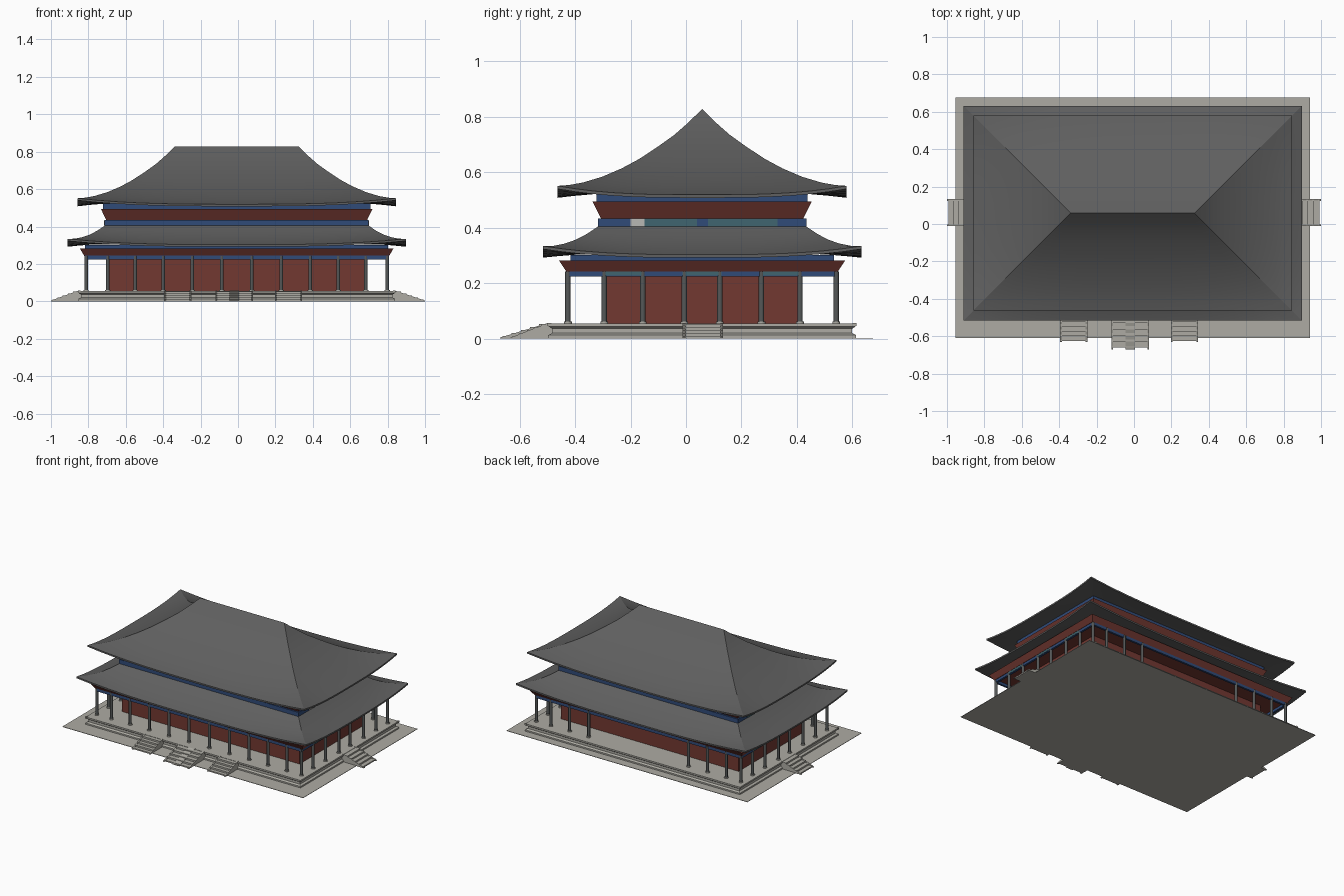
import bpy, bmesh, math
from mathutils import Matrix, Vector

if "Cube" in bpy.data.objects:
    bpy.data.objects.remove(bpy.data.objects["Cube"])

CX, CY = -0.007, 0.058   # centre of the hall


def mat(name, r, g, b):
    m = bpy.data.materials.new(name)
    m.diffuse_color = (r, g, b, 1)
    m.use_nodes = True
    m.node_tree.nodes["Principled BSDF"].inputs["Base Color"].default_value = m.diffuse_color
    return m


TILE = mat("grey_tile", 0.115, 0.115, 0.115)
STONE = mat("pale_stone", 0.42, 0.41, 0.37)
RED = mat("red_plaster", 0.17, 0.04, 0.031)
BLUE = mat("painted_blue", 0.03, 0.07, 0.19)
TEAL = mat("painted_teal", 0.05, 0.13, 0.16)
WHITE = mat("painted_white", 0.48, 0.48, 0.46)
POST = mat("dark_post", 0.09, 0.097, 0.097)


def finish(name, bm, material):
    bmesh.ops.remove_doubles(bm, verts=bm.verts, dist=1e-5)
    bmesh.ops.recalc_face_normals(bm, faces=bm.faces)
    me = bpy.data.meshes.new(name)
    bm.to_mesh(me)
    bm.free()
    me.materials.append(material)
    ob = bpy.data.objects.new(name, me)
    bpy.context.collection.objects.link(ob)
    return ob


def loft(name, rings, material, n=1, cx=CX, cy=CY, cap_first=True):
    """Rectangular rings (half x, half y, z, corner lift) joined in order."""
    bm = bmesh.new()
    loops = []
    for hx, hy, z, lift in rings:
        loop = []
        for k in range(4):
            for i in range(n):
                s = 2 * i / n - 1
                u, v = [(s, -1), (1, s), (-s, 1), (-1, -s)][k]
                loop.append(bm.verts.new((cx + u * hx, cy + v * hy, z + lift * abs(s) ** 3)))
        loops.append(loop)
    for a, b in zip(loops, loops[1:]):
        for i in range(4 * n):
            j = (i + 1) % (4 * n)
            bm.faces.new((a[i], a[j], b[j], b[i]))
    if cap_first:
        bm.faces.new(loops[0])
    bm.faces.new(loops[-1])
    return finish(name, bm, material)


def box(name, x0, x1, y0, y1, z0, z1, material):
    hx, hy = (x1 - x0) / 2, (y1 - y0) / 2
    return loft(name, [(hx, hy, z0, 0), (hx, hy, z1, 0)], material,
                cx=(x0 + x1) / 2, cy=(y0 + y1) / 2)


def prism(name, profile, a0, a1, place, material):
    """Extrude an (outward, z) profile between a0 and a1 across the stair."""
    bm = bmesh.new()
    near = [bm.verts.new(place @ Vector((a0, -u, z))) for u, z in profile]
    far = [bm.verts.new(place @ Vector((a1, -u, z))) for u, z in profile]
    bm.faces.new(near)
    bm.faces.new(far)
    for i in range(len(profile)):
        j = (i + 1) % len(profile)
        bm.faces.new((near[i], near[j], far[j], far[i]))
    return finish(name, bm, material)


def stair(name, half, run, place, rise=0.055, steps=5, ramp=0):
    prof = [(-0.02, 0), (run * 0.95, 0)]
    for i in range(steps):
        d = run * 0.95 * (1 - i / steps)
        d2 = run * 0.95 * (1 - (i + 1) / steps)
        z = rise * (i + 1) / steps - 0.002
        prof += [(d, z), (d2, z)]
    prof.append((-0.02, rise - 0.002))
    prism(name + "_steps", prof, -half, half, place, STONE)
    slope = [(-0.01, 0), (run, 0), (run, 0.004), (0, rise + 0.002), (-0.01, rise + 0.002)]
    for s in (-1, 1):
        prism(name + "_side_wall", slope, s * half, s * (half - 0.01), place, STONE)
    if ramp:
        prism(name + "_ramp", slope, -ramp, ramp, place, STONE)


# ground slab and moulded platform
box("ground_slab", -0.955, 0.94, -0.61, 0.675, 0, 0.003, STONE)
plat = [(0, 0), (0, 0.013), (-0.006, 0.016), (-0.014, 0.020), (-0.014, 0.036),
        (-0.006, 0.041), (-0.002, 0.044), (-0.002, 0.055)]
loft("platform", [(0.847 + d, 0.555 + d, z, 0) for d, z in plat], STONE)
for sx in (-1, 1):
    for sy in (-1, 1):
        x, y = CX + sx * 0.842, CY + sy * 0.55
        box("corner_spout", x - 0.007, x + 0.007, y - 0.007, y + 0.007, 0.046, 0.057, STONE)

# stairs: three in front, one at each end
T = Matrix.Translation
stair("front_middle_stair", 0.101, 0.173, T((-0.02, -0.497, 0)), ramp=0.026)
for x in (-0.322, 0.27):
    stair("front_side_stair", 0.073, 0.135, T((x, -0.497, 0)))
stair("right_stair", 0.073, 0.16, T((0.84, 0.061, 0)) @ Matrix.Rotation(math.pi / 2, 4, 'Z'))
stair("left_stair", 0.073, 0.146, T((-0.854, 0.061, 0)) @ Matrix.Rotation(-math.pi / 2, 4, 'Z'))

# hall walls
box("hall_walls", -0.707, 0.69, -0.293, 0.418, 0.05, 0.25, RED)


# gallery columns with stone bases (the middle of the back has none)
def column(x, y):
    for name, r, z0, z1, m in (("column", 0.0098, 0.055, 0.243, POST),
                               ("column_base", 0.014, 0.053, 0.061, STONE)):
        bm = bmesh.new()
        bmesh.ops.create_cone(bm, cap_ends=True, segments=12, radius1=r, radius2=r, depth=z1 - z0,
                              matrix=T((CX + x, CY + y, (z0 + z1) / 2)))
        ob = finish(name, bm, m)
        ob.data.shade_smooth()
        ob.data.set_sharp_from_angle(angle=math.radians(40))


for s in (-1, 1):
    for x in (0.08, 0.238, 0.393, 0.543, 0.69, 0.805):
        column(s * x, -0.484)
        if x > 0.3:
            column(s * x, 0.484)
    for y in (0.064, 0.214, 0.353):
        column(-0.805, s * y)
        column(0.805, s * y)

# painted beams over the columns
for s in (-1, 1):
    y, x = CY + s * 0.484, CX + s * 0.805
    box("long_beam", CX - 0.812, CX + 0.812, y - 0.007, y + 0.007, 0.225, 0.245, BLUE)
    box("end_beam", x - 0.007, x + 0.007, CY - 0.484, CY + 0.484, 0.225, 0.245, BLUE)
    for v in (-0.28, 0, 0.28):
        xf = x + s * 0.0075
        box("end_beam_panel", xf - 0.001, xf + 0.001, CY + v - 0.07, CY + v + 0.07, 0.228, 0.243, TEAL)

# lower bracket band and eave beam
loft("lower_brackets", [(0.815, 0.49, 0.243, 0), (0.838, 0.516, 0.282, 0)], RED)
loft("lower_eave_beam", [(0.81, 0.475, 0.282, 0), (0.81, 0.475, 0.302, 0)], BLUE)

# painted band of the upper storey, with panels on the ends
loft("upper_band", [(0.706, 0.376, 0.38, 0), (0.706, 0.376, 0.434, 0)], BLUE)
for s in (-1, 1):
    x = CX + s * 0.7065
    for y0, y1, m in ((-0.20, -0.15, WHITE), (-0.15, 0.04, TEAL), (0.08, 0.33, TEAL)):
        box("end_band_panel", x - 0.002, x + 0.002, y0, y1, 0.405, 0.4335, m)
loft("upper_brackets", [(0.697, 0.365, 0.434, 0), (0.726, 0.395, 0.494, 0)], RED)
loft("upper_eave_beam", [(0.715, 0.38, 0.494, 0), (0.715, 0.38, 0.522, 0)], BLUE)


# curved hipped roofs: (distance out, z, corner lift), then the underside
def roof(name, hx, hy, slope, under, cap):
    rings = [(hx + d, hy + d, z, l) for d, z, l in slope + under]
    ob = loft(name, rings, TILE, n=16, cap_first=cap)
    ob.data.shade_smooth()
    ob.data.set_sharp_from_angle(angle=math.radians(16))


roof("lower_roof", 0.705, 0.375,
     [(0, 0.405, 0), (0.04, 0.377, 0.001), (0.08, 0.353, 0.004), (0.12, 0.333, 0.010),
      (0.16, 0.316, 0.019), (0.199, 0.303, 0.031)],
     [(0.199, 0.292, 0.031), (0.15, 0.297, 0.018), (0.08, 0.303, 0.004)], True)
roof("upper_roof", 0.331, 0.0,
     [(0, 0.828, 0), (0.05, 0.779, 0), (0.10, 0.735, 0), (0.16, 0.692, 0), (0.227, 0.648, 0),
      (0.29, 0.612, 0.002), (0.36, 0.577, 0.007), (0.43, 0.547, 0.016), (0.48, 0.530, 0.024),
      (0.521, 0.519, 0.032)],
     [(0.521, 0.508, 0.032), (0.46, 0.515, 0.018), (0.37, 0.523, 0.004)], False)
